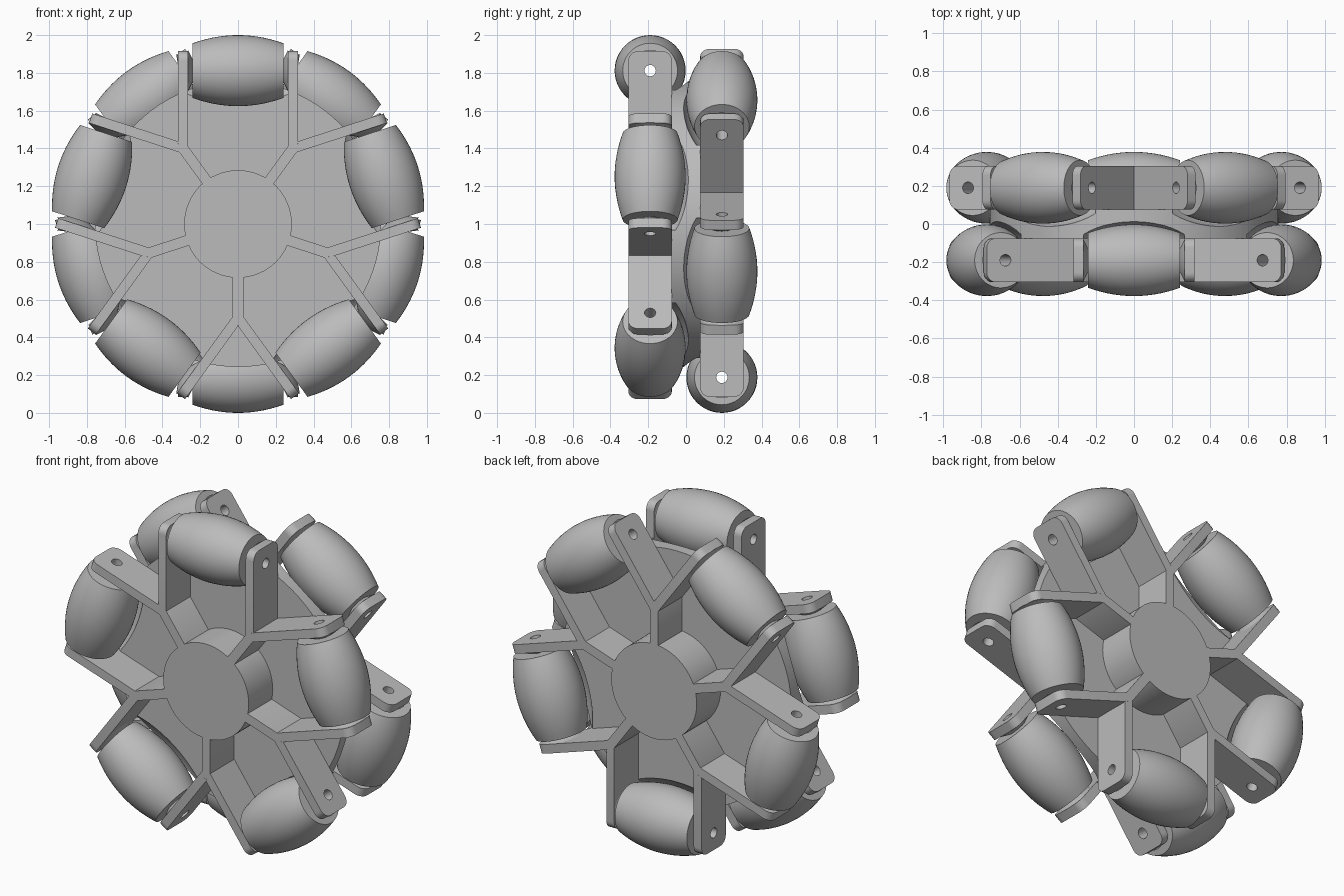
import bpy, bmesh
from math import sin, cos, pi, radians
from mathutils import Matrix, Vector

cube = bpy.data.objects.get("Cube")
if cube:
    bpy.data.objects.remove(cube, do_unlink=True)

grey = bpy.data.materials.new("mid_grey")
grey.use_nodes = True
grey.diffuse_color = (0.5, 0.5, 0.5, 1)
grey.node_tree.nodes["Principled BSDF"].inputs["Base Color"].default_value = (0.5, 0.5, 0.5, 1)

AXLE = 0.812      # wheel centre to roller axis
LAYER = 0.19      # offset of each roller row from the middle
HALF_W = 0.115    # half width of arms and spokes
ARM_IN, ARM_OUT = 0.265, 0.318
BORE = 0.03


def add_object(name, mesh, matrix=Matrix()):
    ob = bpy.data.objects.new(name, mesh)
    bpy.context.collection.objects.link(ob)
    ob.matrix_world = matrix
    return ob


def to_mesh(bm, name):
    bmesh.ops.recalc_face_normals(bm, faces=bm.faces)
    mesh = bpy.data.meshes.new(name)
    bm.to_mesh(mesh)
    bm.free()
    mesh.materials.append(grey)
    return mesh


def lathe(bm, profile, steps=48):
    """Spin a closed (x, radius) outline about the X axis."""
    verts = [bm.verts.new((x, 0, r)) for x, r in profile]
    edges = [bm.edges.new((v, verts[i - 1])) for i, v in enumerate(verts)]
    bmesh.ops.spin(bm, geom=verts + edges, axis=(1, 0, 0), cent=(0, 0, 0),
                   angle=2 * pi, steps=steps)
    bmesh.ops.remove_doubles(bm, verts=bm.verts, dist=1e-5)


def prism(bm, points, direction):
    """Extrude a flat polygon along a direction."""
    face = bm.faces.new([bm.verts.new(p) for p in points])
    out = bmesh.ops.extrude_face_region(bm, geom=[face])["geom"]
    moved = [g for g in out if isinstance(g, bmesh.types.BMVert)]
    bmesh.ops.translate(bm, verts=moved, vec=direction)


def barrel(half, mid, end, count=14):
    xs = [half * (2 * i / count - 1) for i in range(count + 1)]
    return [(x, mid - (mid - end) * (x / half) ** 2) for x in xs]


def cylinder(bm, radius, depth, axis, segments):
    bmesh.ops.create_cone(bm, cap_ends=True, segments=segments, radius1=radius,
                          radius2=radius, depth=depth,
                          matrix=Matrix.Rotation(pi / 2, 4, axis))


def cut(target, cutters):
    for cutter in cutters:
        cutter.hide_render = True
        mod = target.modifiers.new("cut", "BOOLEAN")
        mod.operation, mod.solver, mod.object = "DIFFERENCE", "EXACT", cutter
        bpy.context.view_layer.objects.active = target
        bpy.ops.object.modifier_apply(modifier=mod.name)
    for cutter in cutters:
        bpy.data.objects.remove(cutter, do_unlink=True)


# Barrel roller with an axial bore
bm = bmesh.new()
lathe(bm, [(-0.24, BORE)] + barrel(0.24, 0.188, 0.145) + [(0.24, BORE)])
roller_mesh = to_mesh(bm, "roller")

# Tapered boss between arm and roller
bm = bmesh.new()
lathe(bm, [(0.24, BORE), (0.24, 0.06), (ARM_IN, 0.11), (ARM_IN, BORE)], 32)
boss_mesh = to_mesh(bm, "boss")

# Arm plate with rounded tip, mitred root and pin hole
bm = bmesh.new()
tip, fillet, root = 0.915, 0.05, 0.412
outline = [(ARM_IN, -HALF_W, root), (ARM_IN, HALF_W, root)]
for side, start in ((1, 0), (-1, 90)):
    for i in range(7):
        t = radians(start + 15 * i)
        outline.append((ARM_IN, side * (HALF_W - fillet) + fillet * cos(t),
                        tip - fillet + fillet * sin(t)))
prism(bm, outline, (ARM_OUT - ARM_IN, 0, 0))
for v in bm.verts:
    if v.co.x > 0.3 and v.co.z < root + 0.01:
        v.co.z = 0.438
arm_mesh = to_mesh(bm, "arm")
bm = bmesh.new()
cylinder(bm, BORE, 1, "Y", 32)
hole = add_object("hole_cutter", to_mesh(bm, "hole_cutter"),
                  Matrix.Translation((0, 0, AXLE)))
arm = add_object("arm", arm_mesh)
bpy.context.view_layer.update()
cut(arm, [hole])
arm_mesh = arm.data
bpy.data.objects.remove(arm, do_unlink=True)

# Spoke joining the hub to a pair of arms
bm = bmesh.new()
prism(bm, [(x, -HALF_W, z) for x, z in
           ((-0.028, 0.26), (0.028, 0.26), (0.028, 0.489), (0, 0.541), (-0.028, 0.489))],
      (0, 2 * HALF_W, 0))
spoke_mesh = to_mesh(bm, "spoke")

# Clearance pocket shape, a little larger than a roller
bm = bmesh.new()
lathe(bm, [(-ARM_IN, 0)] + barrel(ARM_IN, 0.21, 0.17) + [(ARM_IN, 0)])
pocket_mesh = to_mesh(bm, "pocket")

# Hub and central web disc
centre = Matrix.Translation((0, 0, 1))
bm = bmesh.new()
cylinder(bm, 0.285, 2 * (LAYER + HALF_W), "X", 64)
parts = [add_object("hub", to_mesh(bm, "hub"), centre)]
bm = bmesh.new()
cylinder(bm, 0.757, 2 * (LAYER - HALF_W) + 0.002, "X", 96)
web = add_object("web_disc", to_mesh(bm, "web_disc"), centre)
parts.append(web)

# Two rows of five rollers, the back row turned half a step
pockets = []
for row, y, turn in (("front", -LAYER, 0), ("back", LAYER, 180)):
    for k in range(5):
        place = Matrix.Translation((0, y, 1)) @ Matrix.Rotation(radians(turn + 72 * k), 4, "Y")
        axle = place @ Matrix.Translation((0, 0, AXLE))
        tag = f"{row}_{k + 1}"
        parts.append(add_object("roller_" + tag, roller_mesh, axle))
        pockets.append(add_object("pocket_" + tag, pocket_mesh, axle))
        parts.append(add_object("spoke_" + tag, spoke_mesh,
                                place @ Matrix.Rotation(pi / 5, 4, "Y")))
        for side, flip in (("left", 0), ("right", pi)):
            spin = Matrix.Rotation(flip, 4, "Z")
            parts.append(add_object(f"arm_{tag}_{side}", arm_mesh, place @ spin))
            parts.append(add_object(f"boss_{tag}_{side}", boss_mesh, axle @ spin))
bpy.context.view_layer.update()
cut(web, pockets)

# Smooth the round surfaces, keep the edges crisp
bpy.ops.object.select_all(action="DESELECT")
for ob in parts:
    ob.select_set(True)
bpy.context.view_layer.objects.active = parts[0]
bpy.ops.object.shade_smooth_by_angle(angle=radians(30))
